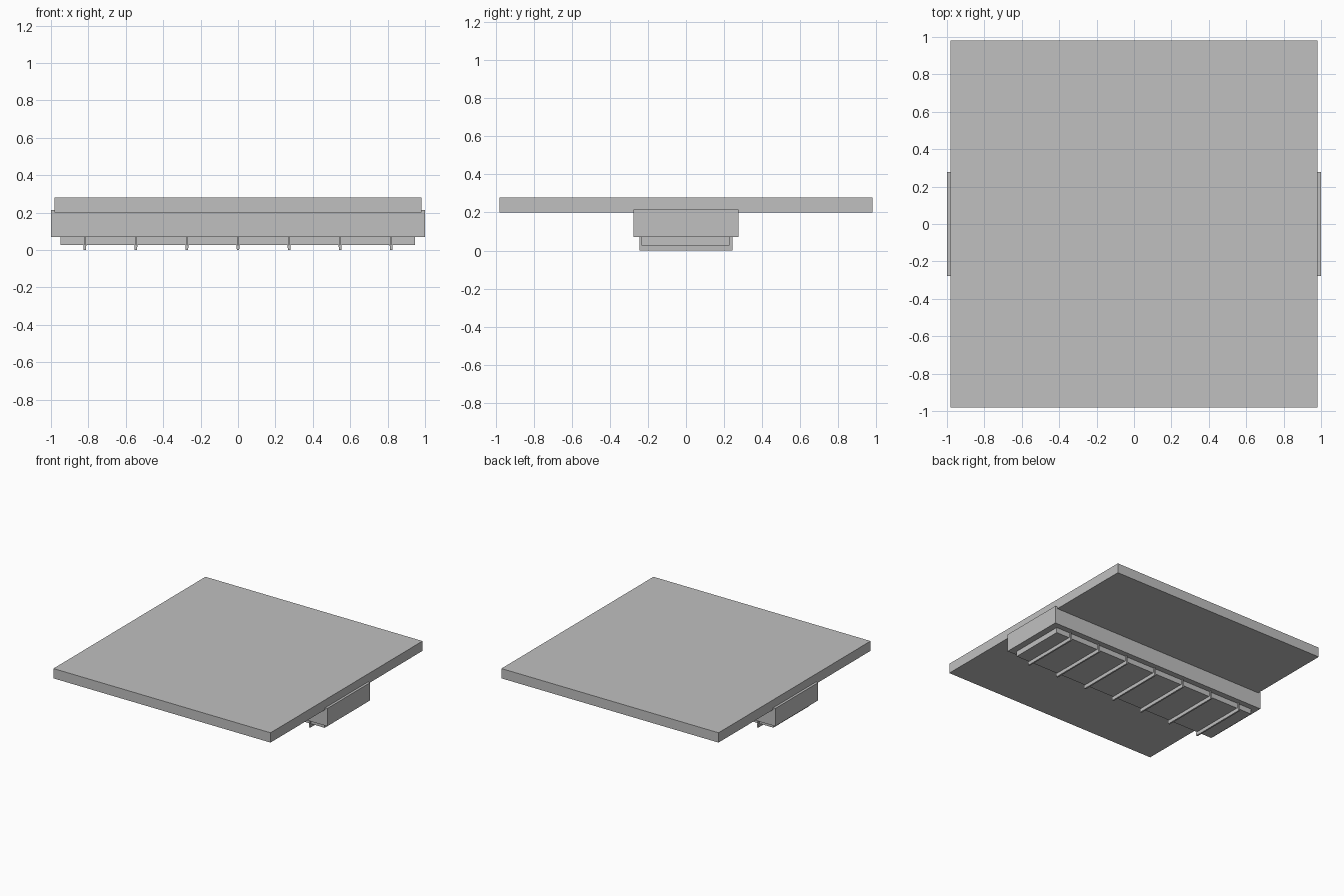
import bpy
import bmesh

default = bpy.data.objects.get("Cube")
if default:
    bpy.data.objects.remove(default, do_unlink=True)

grey = bpy.data.materials.new("plain grey")
grey.use_nodes = True
grey.diffuse_color = (0.53, 0.53, 0.53, 1)
grey.node_tree.nodes["Principled BSDF"].inputs["Base Color"].default_value = grey.diffuse_color


def box(name, x, y, z, taper=1.0):
    """Box between (low, high) limits; taper scales the lower edge's x width."""
    bm = bmesh.new()
    bmesh.ops.create_cube(bm, size=1)
    limits = (x, y, z)
    for v in bm.verts:
        bottom = v.co.z < 0
        if bottom:
            v.co.x *= taper
        for axis, (low, high) in enumerate(limits):
            v.co[axis] = (low + high) / 2 + v.co[axis] * (high - low)
    mesh = bpy.data.meshes.new(name)
    bm.to_mesh(mesh)
    bm.free()
    mesh.materials.append(grey)
    obj = bpy.data.objects.new(name, mesh)
    bpy.context.collection.objects.link(obj)
    return obj


# Ceiling slab and the fitting that hangs under it
box("ceiling_slab", (-0.98, 0.98), (-0.98, 0.98), (0.2, 0.28))
box("housing", (-1, 1), (-0.277, 0.277), (0.07, 0.215))
box("lower_panel", (-0.95, 0.947), (-0.235, 0.23), (0.027, 0.075))

# Row of cross fins, each with a thin web running up to the housing
for i in range(-3, 4):
    cx = i * 0.273
    box(f"fin_{i + 4}", (cx - 0.008, cx + 0.008), (-0.245, 0.245), (0, 0.027), 0.8)
    box(f"fin_web_{i + 4}", (cx - 0.004, cx + 0.004), (-0.245, 0.245), (0.025, 0.072))
